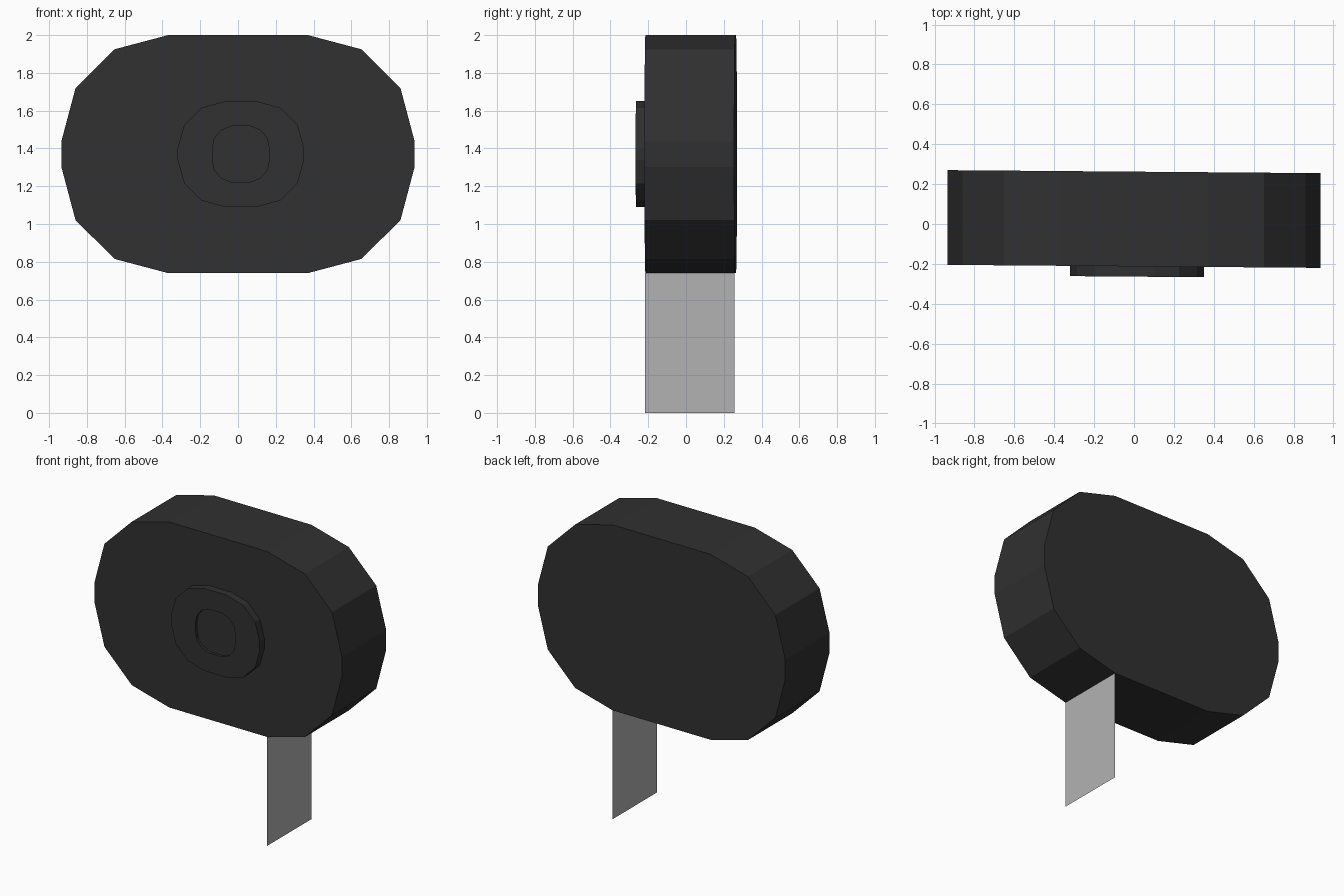
import bpy, bmesh

if "Cube" in bpy.data.objects:
    bpy.data.objects.remove(bpy.data.objects["Cube"])

SLANT = -0.008   # the whole body is turned very slightly about z


def material(name, rgba):
    m = bpy.data.materials.new(name)
    m.diffuse_color = rgba
    m.use_nodes = True
    m.node_tree.nodes["Principled BSDF"].inputs["Base Color"].default_value = m.diffuse_color
    return m


def outline(quarter, cx, cz):
    """Mirror a quarter profile into a closed outline."""
    q = quarter
    pts = list(q) + [(x, -z) for x, z in reversed(q)]
    pts += [(-x, -z) for x, z in q] + [(-x, z) for x, z in reversed(q)]
    return [(cx + x, cz + z) for x, z in pts]


def loft(name, rings, mat):
    """Join outlines at given depths with side faces and cap both ends."""
    bm = bmesh.new()
    loops = [[bm.verts.new((x, y + SLANT * x, z)) for x, z in pts] for pts, y in rings]
    for a, b in zip(loops, loops[1:]):
        for i in range(len(a)):
            j = (i + 1) % len(a)
            bm.faces.new((a[i], a[j], b[j], b[i]))
    bm.faces.new(loops[0])
    bm.faces.new(loops[-1])
    bmesh.ops.recalc_face_normals(bm, faces=bm.faces)
    return finish(name, bm, mat)


def finish(name, bm, mat):
    me = bpy.data.meshes.new(name)
    bm.to_mesh(me)
    bm.free()
    me.materials.append(mat)
    ob = bpy.data.objects.new(name, me)
    bpy.context.collection.objects.link(ob)
    return ob


dark = material("dark_plastic", (0.03, 0.03, 0.03, 1))
clear = material("clear_tape", (0.45, 0.45, 0.45, 0.65))

# Case: rounded sixteen-sided block
case = outline([(0.37, 0.63), (0.653, 0.555), (0.86, 0.35), (0.935, 0.068)], 0, 1.37)
loft("case", [(case, 0.2625), (case, -0.2125)], dark)

# Hub: raised boss on the front with a shallow round recess
boss = outline([(0.083, 0.28), (0.21, 0.245), (0.30, 0.155), (0.335, 0.03)], 0.015, 1.37)
hole = outline([(0.05, 0.148), (0.104, 0.126), (0.14, 0.083), (0.15, 0.03)], 0.015, 1.37)
loft("hub", [(boss, -0.2125), (boss, -0.264), (hole, -0.264), (hole, -0.246)], dark)

# Strip: thin sheet hanging from the underside
bm = bmesh.new()
bm.faces.new([bm.verts.new((0.37, y, z)) for y, z in
              ((-0.216, 0), (0.258, 0), (0.258, 0.74), (-0.216, 0.74))])
finish("strip", bm, clear)
